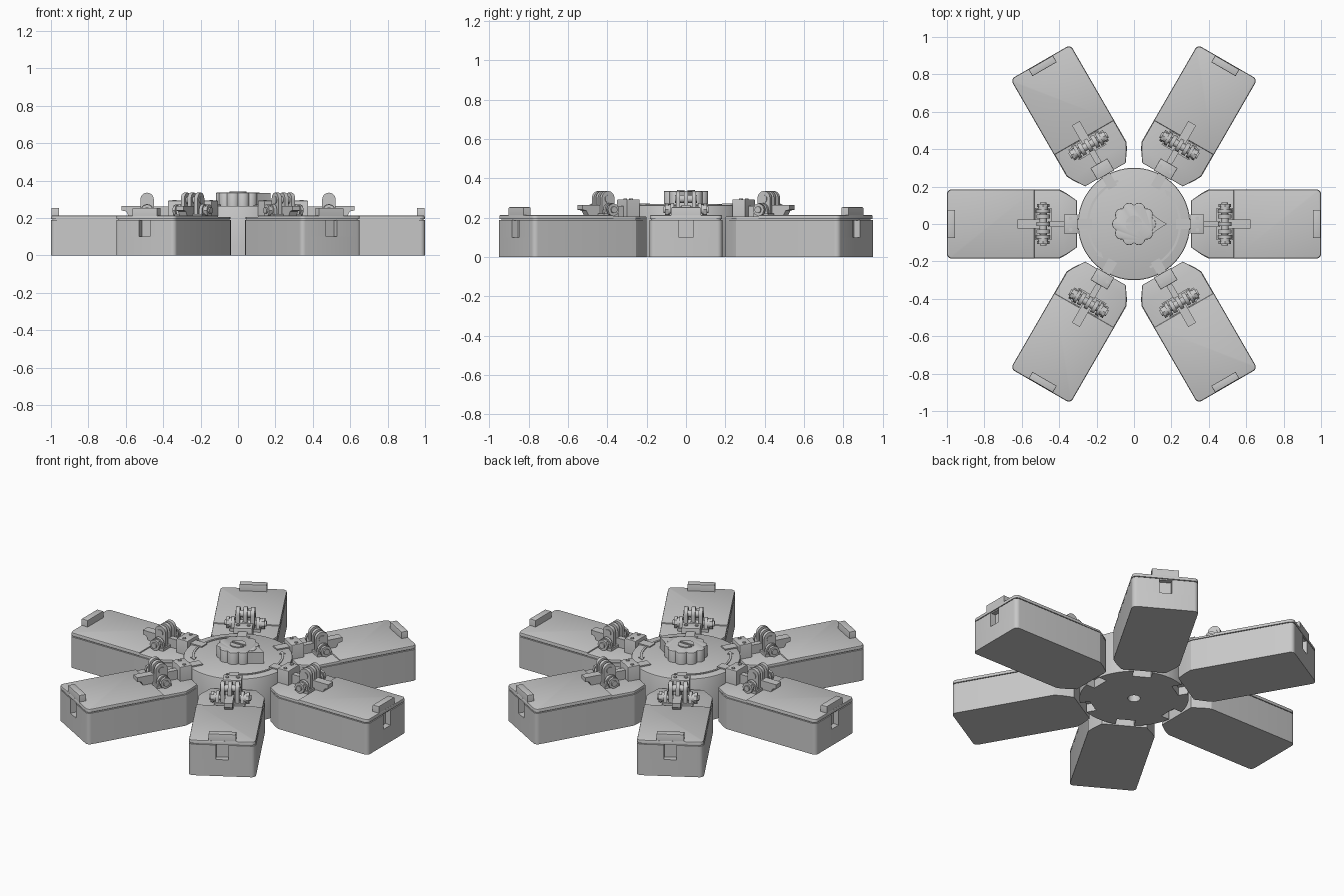
import bpy
import bmesh
from math import sin, cos, pi, radians

cube = bpy.data.objects.get("Cube")
if cube:
    bpy.data.objects.remove(cube, do_unlink=True)

GREY = (0.58, 0.58, 0.58, 1)
grey = bpy.data.materials.new("light grey plastic")
grey.use_nodes = True
grey.diffuse_color = GREY
grey.node_tree.nodes["Principled BSDF"].inputs["Base Color"].default_value = GREY


def arc(r, a, b, n, cx=0, cy=0):
    """Points on an arc from a to b degrees."""
    return [(cx + r * cos(radians(a + (b - a) * i / n)),
             cy + r * sin(radians(a + (b - a) * i / n))) for i in range(n + 1)]


def circle(r, n=32, cx=0, cy=0):
    return arc(r, 0, 360, n, cx, cy)[:-1]


def rect(x0, x1, y0, y1):
    return [(x0, y0), (x1, y0), (x1, y1), (x0, y1)]


def prism(name, outline, lo, hi, axis="z", bevel=0):
    """Extrude an outline along z (outline in xy) or y (outline in xz)."""
    bm = bmesh.new()

    def place(p, h):
        return (p[0], p[1], h) if axis == "z" else (p[0], h, p[1])

    low = [bm.verts.new(place(p, lo)) for p in outline]
    top = [bm.verts.new(place(p, hi)) for p in outline]
    bm.faces.new(low)
    cap = bm.faces.new(top)
    for i in range(len(outline)):
        j = (i + 1) % len(outline)
        bm.faces.new((low[i], low[j], top[j], top[i]))
    bmesh.ops.recalc_face_normals(bm, faces=bm.faces)
    if bevel:
        bmesh.ops.bevel(bm, geom=list(cap.edges), offset=bevel, segments=2,
                        profile=0.5, affect="EDGES")
    mesh = bpy.data.meshes.new(name)
    bm.to_mesh(mesh)
    bm.free()
    mesh.materials.append(grey)
    obj = bpy.data.objects.new(name, mesh)
    bpy.context.collection.objects.link(obj)
    bpy.ops.object.select_all(action="DESELECT")
    obj.select_set(True)
    bpy.context.view_layer.objects.active = obj
    bpy.ops.object.shade_smooth_by_angle(angle=radians(25))
    return obj


# --- Central hub: full disc above six notched base sectors ---
prism("hub_disc", circle(0.3, 72), 0.05, 0.265, bevel=0.008)
sector = (arc(0.035, 30, -30, 6) + arc(0.3, -30, -10, 6) +
          [(0.24, -0.052), (0.24, 0.052)] + arc(0.3, 10, 30, 6))
arm_parts = [prism("hub_base_sector", sector, 0, 0.05)]

# --- Scalloped dial with pointer and slotted screw ---
scallop = []
for k in range(10):
    scallop += arc(0.034, k * 36 - 75, k * 36 + 75, 8,
                   0.083 * cos(radians(k * 36)), 0.083 * sin(radians(k * 36)))
prism("dial", scallop, 0.26, 0.335, bevel=0.004)
prism("dial_pointer", [(0.08, -0.07), (0.12, -0.035), (0.175, 0),
                       (0.12, 0.035), (0.08, 0.07)], 0.26, 0.332)
for side, start in (("back", 10), ("front", 190)):
    prism("screw_half_" + side, arc(0.045, start, start + 160, 16), 0.33, 0.341)

# --- Curved direction arrows on the hub ---
for name, a, b in (("left", -70, 40), ("right", 110, 220)):
    prism("arrow_arc_" + name, arc(0.252, a, b, 24) + arc(0.24, b, a, 24),
          0.262, 0.269)
    tip = arc(0.246, b, b + 8, 1)
    prism("arrow_head_" + name, arc(0.262, b, b, 1)[:1] + tip[1:] +
          arc(0.23, b, b, 1)[:1], 0.262, 0.269)


# --- One arm, pointing along +x ---
def arm_outline(inset=0, start=0.305):
    w, e = 0.185 - inset, 1.0 - inset
    half = arc(0.025, 0, 90, 5, e - 0.025, w - 0.025)
    if start < 0.4:
        half += [(0.40, w), (0.365, w - 0.018), (start, 0.125)]
    else:
        half += [(start, w)]
    return half + [(x, -y) for x, y in reversed(half)]


# Body with a finger notch in the outer end
notched = ([(1.0, 0.035)] + arm_outline() +
           [(1.0, -0.035), (0.965, -0.035), (0.965, 0.035)])
arm_parts += [
    prism("arm_body_lower", arm_outline(), 0, 0.1),
    prism("arm_body_upper", notched, 0.1, 0.188),
    prism("arm_seam", arm_outline(0.008), 0.186, 0.194),
    prism("arm_deck", arm_outline(0.003), 0.193, 0.206, bevel=0.004),
    prism("lid", arm_outline(0.001, 0.533), 0.193, 0.213, bevel=0.006),
    prism("lid_tab", rect(0.956, 0.997, -0.075, 0.075), 0.21, 0.253, bevel=0.004),
]

# Hinge block and straps joining the arm to the hub
arm_parts += [
    prism("hub_strap", rect(0.225, 0.31, -0.026, 0.026), 0.24, 0.272),
    prism("hinge_block", rect(0.302, 0.375, -0.052, 0.052), 0.19, 0.292, bevel=0.004),
    prism("link_bar", rect(0.37, 0.46, -0.016, 0.016), 0.2, 0.26),
    prism("latch_lever", [(0.5, 0.21), (0.585, 0.21), (0.598, 0.235), (0.622, 0.24),
                          (0.622, 0.265), (0.5, 0.265)], -0.024, 0.024, "y"),
    prism("bracket_foot", rect(0.442, 0.53, -0.085, 0.085), 0.2, 0.222),
]
for y in (-0.03, 0.03):
    arm_parts.append(prism("block_stud", circle(0.01, 12, 0.339, y), 0.29, 0.297))

# Clevis prongs: upright knuckles around the upper pin
knuckle = ([(0.45, 0.21), (0.522, 0.21)] + arc(0.036, 0, 40, 3, 0.486, 0.299) +
           arc(0.036, 60, 180, 8, 0.486, 0.299))
for y in (-0.041, 0, 0.041):
    arm_parts.append(prism("knuckle", knuckle, y - 0.011, y + 0.011, "y"))
arm_parts.append(prism("upper_pin", circle(0.02, 20, 0.486, 0.295), -0.056, 0.056, "y"))

# Lower pin with ears, washers and knurled ends, both sides
arm_parts.append(prism("lower_pin", circle(0.017, 20, 0.486, 0.24), -0.115, 0.115, "y"))
ear = [(0.446, 0.205), (0.526, 0.205)] + arc(0.034, 0, 180, 10, 0.486, 0.24)
for s in (-1, 1):
    for name, shape, a, b in (
            ("pin_ear", ear, 0.06, 0.078),
            ("pin_washer", circle(0.026, 20, 0.486, 0.24), 0.078, 0.09),
            ("pin_nut", circle(0.033, 8, 0.486, 0.24), 0.09, 0.106)):
        arm_parts.append(prism(name, shape, min(s * a, s * b), max(s * a, s * b), "y"))

# --- Repeat the arm round the hub ---
for part in arm_parts:
    for k in range(1, 6):
        twin = part.copy()
        twin.rotation_euler.z = k * pi / 3
        bpy.context.collection.objects.link(twin)
